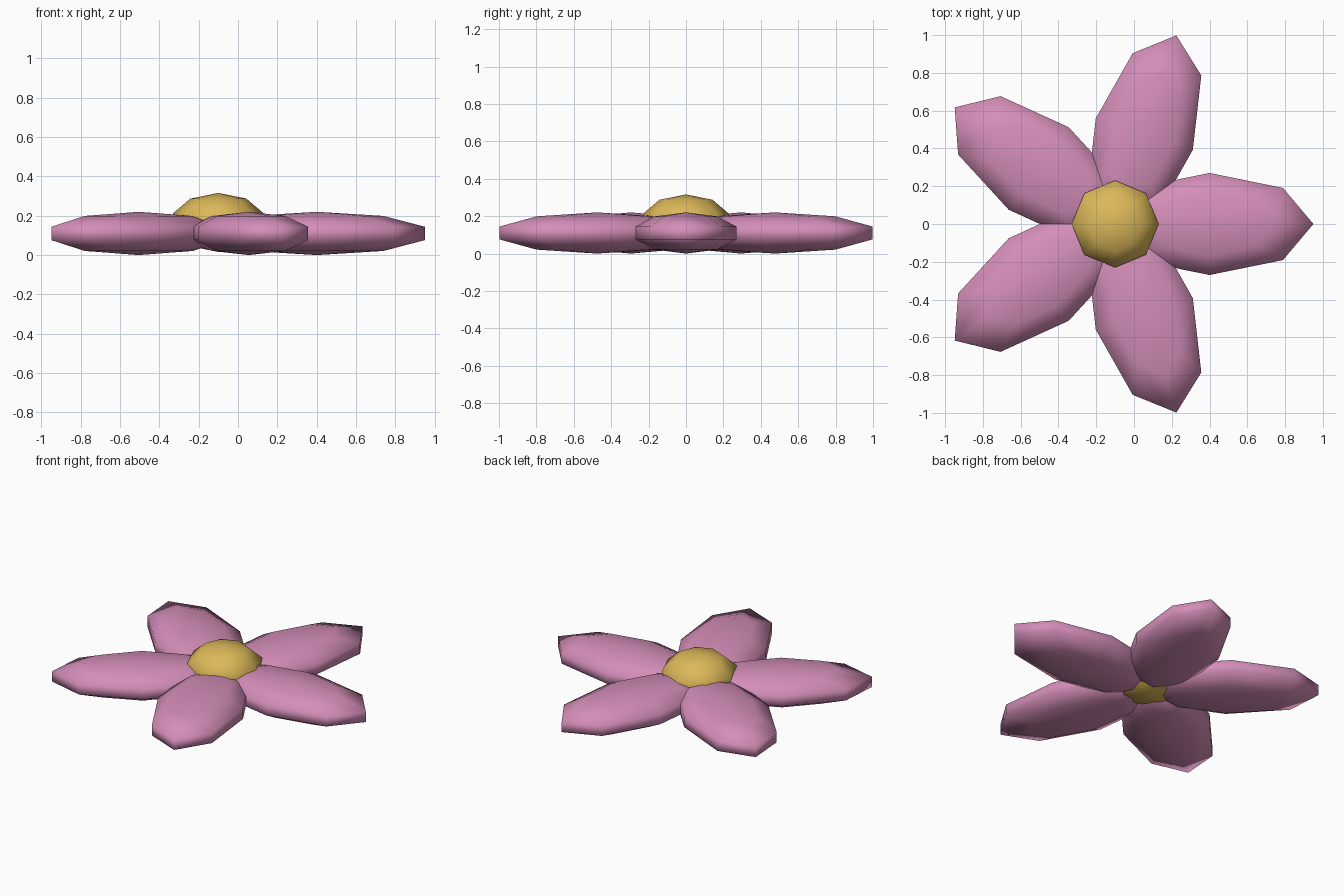
import bpy
from math import cos, sin, radians

if "Cube" in bpy.data.objects:
    bpy.data.objects.remove(bpy.data.objects["Cube"])

CENTRE_X = -0.10


def material(name, rgb):
    mat = bpy.data.materials.new(name)
    mat.diffuse_color = (*rgb, 1)
    mat.use_nodes = True
    mat.node_tree.nodes["Principled BSDF"].inputs["Base Color"].default_value = mat.diffuse_color
    return mat


def ellipsoid(name, loc, size, turn, mat):
    # low-poly ball: 8 sides, 5 bands (no ring on the equator)
    bpy.ops.mesh.primitive_uv_sphere_add(segments=8, ring_count=5, radius=1,
                                         location=loc, rotation=(0, 0, turn))
    ob = bpy.context.object
    ob.name = name
    ob.scale = size
    bpy.ops.object.transform_apply(location=False, rotation=False, scale=True)
    bpy.ops.object.shade_smooth()
    ob.data.materials.append(mat)
    return ob


pink = material("petal_pink", (0.66, 0.27, 0.48))
yellow = material("centre_yellow", (0.72, 0.48, 0.10))

# five flattened petals around the centre
for i in range(5):
    a = radians(72 * i)
    ellipsoid(f"petal_{i + 1}", (CENTRE_X + 0.5 * cos(a), 0.5 * sin(a), 0.11),
              (0.578, 0.284, 0.11), a, pink)

# raised flower centre
ellipsoid("flower_centre", (CENTRE_X, 0, 0.166), (0.242, 0.242, 0.15), 0, yellow)
